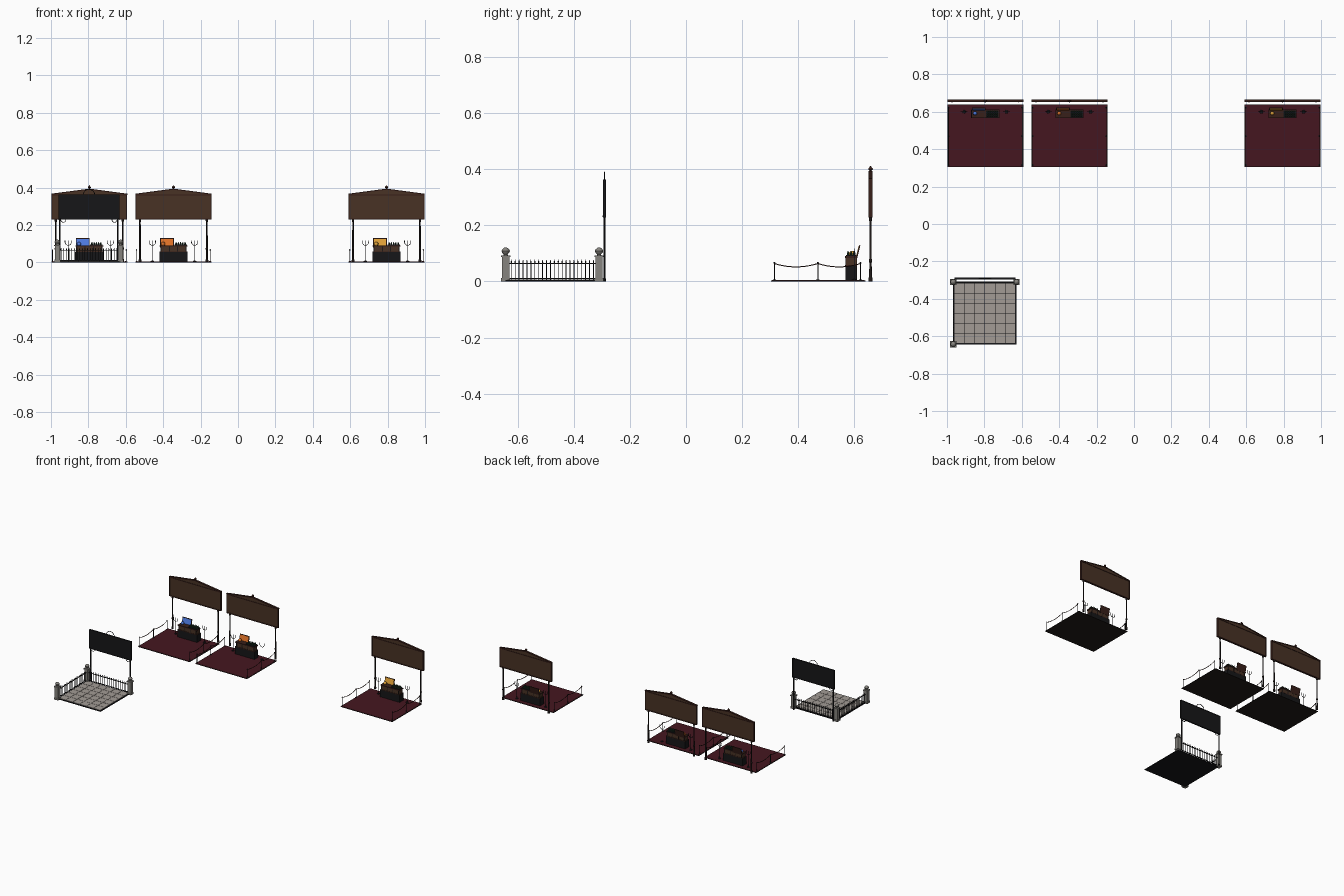
import bpy, bmesh, math, random
from mathutils import Vector, Matrix

if "Cube" in bpy.data.objects:
    bpy.data.objects.remove(bpy.data.objects["Cube"])
random.seed(4)

def mat(name, r, g, b):
    m = bpy.data.materials.new(name)
    m.diffuse_color = (r, g, b, 1)
    m.use_nodes = True
    m.node_tree.nodes["Principled BSDF"].inputs["Base Color"].default_value = m.diffuse_color
    return m

WOOD = mat("wood", .065, .032, .018)
TRIM = mat("trim", .04, .014, .01)
DARK = mat("dark_wood", .014, .01, .009)
RED = mat("carpet", .06, .008, .014)
IRON = mat("iron", .008, .008, .009)
STONE = mat("stone", .24, .23, .21)
PAVE = mat("paving", .36, .33, .30)
GREEN = mat("bottle_green", .012, .035, .018)

def finish(name, bm, m, smooth=False):
    bmesh.ops.recalc_face_normals(bm, faces=bm.faces)
    me = bpy.data.meshes.new(name)
    bm.to_mesh(me)
    bm.free()
    me.materials.append(m)
    ob = bpy.data.objects.new(name, me)
    bpy.context.collection.objects.link(ob)
    if smooth:
        bpy.context.view_layer.objects.active = ob
        ob.select_set(True)
        bpy.ops.object.shade_smooth_by_angle(angle=math.radians(40))
        ob.select_set(False)
    return ob

def add_box(bm, c, s, rot=Matrix.Identity(4)):
    bmesh.ops.create_cube(bm, size=1, matrix=Matrix.Translation(c) @ rot @ Matrix.Diagonal((*s, 1)))

def boxes(name, items, m):
    bm = bmesh.new()
    for c, s in items:
        add_box(bm, c, s)
    return finish(name, bm, m)

def add_lathe(bm, x, y, prof, n=12):
    # prof: (radius, z) from bottom to top
    rings = [[bm.verts.new((x + r * math.cos(2 * math.pi * i / n), y + r * math.sin(2 * math.pi * i / n), z))
              for i in range(n)] for r, z in prof]
    for a, b in zip(rings, rings[1:]):
        for i in range(n):
            bm.faces.new((a[i], a[(i + 1) % n], b[(i + 1) % n], b[i]))
    bm.faces.new(rings[0][::-1])
    bm.faces.new(rings[-1])

def lathes(name, spots, prof, m, n=12):
    bm = bmesh.new()
    for x, y in spots:
        add_lathe(bm, x, y, prof, n)
    return finish(name, bm, m, True)

def add_tube(bm, pts, r, n=6):
    pts = [Vector(p) for p in pts]
    rings = []
    for i, p in enumerate(pts):
        d = (pts[min(i + 1, len(pts) - 1)] - pts[max(i - 1, 0)]).normalized()
        u = d.cross(Vector((0, 0, 1)) if abs(d.z) < .9 else Vector((0, 1, 0))).normalized()
        w = d.cross(u)
        rings.append([bm.verts.new(p + r * (u * math.cos(2 * math.pi * k / n) + w * math.sin(2 * math.pi * k / n)))
                      for k in range(n)])
    for a, b in zip(rings, rings[1:]):
        for k in range(n):
            bm.faces.new((a[k], a[(k + 1) % n], b[(k + 1) % n], b[k]))
    bm.faces.new(rings[0])
    bm.faces.new(rings[-1])

def tubes(name, paths, r, m):
    bm = bmesh.new()
    for p in paths:
        add_tube(bm, p, r)
    return finish(name, bm, m, True)

def prism(name, outline, y0, y1, m):
    bm = bmesh.new()
    f = bm.faces.new([bm.verts.new((x, y0, z)) for x, z in outline])
    ext = bmesh.ops.extrude_face_region(bm, geom=[f])["geom"]
    bmesh.ops.translate(bm, verts=[v for v in ext if isinstance(v, bmesh.types.BMVert)], vec=(0, y1 - y0, 0))
    return finish(name, bm, m)

def booth(cx, glow):
    # carpet on a thin platform
    boxes("platform", [((cx, .472, .0015), (.406, .336, .003))], DARK)
    boxes("carpet", [((cx, .472, .0037), (.4, .33, .0015))], RED)
    # sign board with pediment, frame and finial
    h = .2
    prism("sign_board", [(cx - h, .23), (cx + h, .23), (cx + h, .362), (cx, .389), (cx - h, .362)], .654, .662, WOOD)
    boxes("sign_frame", [((cx, .658, .231), (.404, .013, .006)), ((cx, .658, .361), (.404, .013, .005)),
                         ((cx - h, .658, .296), (.005, .013, .134)), ((cx + h, .658, .296), (.005, .013, .134))], TRIM)
    for s in (-1, 1):
        prism("pediment_trim", [(cx + s * .203, .361), (cx + s * .203, .367), (cx, .394), (cx, .388)], .651, .665, TRIM)
    lathes("sign_finial", [(cx, .658)],
           [(.004, .39), (.004, .395), (.008, .399), (.008, .403), (.003, .409), (.0005, .413)], TRIM)
    lathes("sign_post", [(cx + s * .179, .658) for s in (-1, 1)],
           [(.0075, 0), (.0075, .012), (.005, .018), (.0045, .068), (.0065, .07), (.0065, .076), (.0045, .08),
            (.004, .215), (.0065, .22), (.0065, .23)], DARK, 10)
    # rope barriers on both sides
    ys = (.315, .47, .622)
    xs = (cx - .197, cx + .197)
    lathes("rope_stand", [(x, y) for x in xs for y in ys],
           [(.006, .004), (.006, .006), (.0018, .008), (.0018, .063), (.0035, .065), (.0035, .067), (.001, .07)], IRON, 8)
    tubes("rope", [[(x, a + (b - a) * t / 10, .064 - .048 * (t / 10) * (1 - t / 10)) for t in range(11)]
                   for x in xs for a, b in zip(ys, ys[1:])], .002, TRIM)
    # counter: dark base, wooden chest body, lid and straps
    boxes("counter_base", [((cx, .589, .03), (.152, .042, .051))], IRON)
    boxes("counter_body", [((cx, .589, .07), (.14, .038, .03))], WOOD)
    boxes("counter_top", [((cx, .589, .0875), (.15, .044, .006)), ((cx, .589, .057), (.15, .043, .004))], TRIM)
    boxes("counter_strap", [((cx + dx, .589, .07), (.005, .041, .03)) for dx in (-.066, -.022, .022, .066)], DARK)
    # tilted screen leaning on the back of the counter
    rot = Matrix.Rotation(math.radians(-14), 4, 'X')
    bm = bmesh.new()
    add_box(bm, (cx - .035, .614, .105), (.074, .004, .05), rot)
    finish("screen_frame", bm, TRIM)
    bm = bmesh.new()
    add_box(bm, (cx - .035, .6115, .1055), (.066, .002, .042), rot)
    finish("screen_face", bm, glow)
    # glowing lamp on the counter
    lathes("lamp", [(cx - .055, .592)],
           [(.008, .09), (.011, .096), (.011, .102), (.007, .107), (.002, .109)], glow, 10)
    # tray of small bottles
    boxes("tray", [((cx + .038, .589, .0925), (.066, .038, .005))], IRON)
    lathes("tray_bottles", [(cx + .014 + .012 * i, .578 + .011 * j) for i in range(5) for j in range(3)],
           [(.0045, .094), (.0045, .1), (.003, .104), (.0018, .106), (.0018, .108)], GREEN, 8)
    # three-armed candle stands
    paths = []
    for s in (-1, 1):
        x = cx + s * .113
        paths.append([(x, .6, .004), (x, .6, .118)])
        paths.append([(x + .017 * math.sin(a), .6, .108 - .017 * math.cos(a))
                      for a in [math.pi * (k / 8 - .5) for k in range(9)]])
        paths += [[(x + d, .6, .106), (x + d, .6, .118)] for d in (-.017, .017)]
    tubes("candle_stand", paths, .0016, IRON)
    lathes("candle_foot", [(cx + s * .113, .6) for s in (-1, 1)], [(.01, .004), (.009, .007), (.002, .01)], IRON, 8)

booth(-.795, mat("blue_glow", .08, .2, .75))
booth(-.345, mat("orange_glow", .75, .17, .02))
booth(.794, mat("amber_glow", .75, .36, .04))

# stone courtyard
X0, X1, Y0, Y1 = -.966, -.628, -.643, -.31
GX = (X0 + X1) / 2
boxes("courtyard_base", [((GX, (Y0 + Y1) / 2, .0025), (X1 - X0, Y1 - Y0, .005))], IRON)
N = 6
tw, th = (X1 - X0 - .012) / N, (Y1 - Y0 - .012) / N
boxes("paving_slabs", [((X0 + .006 + tw * (i + .5), Y0 + .006 + th * (j + .5), .005 + random.uniform(0, .0006)),
                        (tw - .002, th - .002, .004)) for i in range(N) for j in range(N)], PAVE)

# three corner pillars with caps and urn tops
corners = [(X0, Y0), (X0, Y1), (X1, Y1)]
boxes("pillar", [((x, y, .045), (.026, .026, .09)) for x, y in corners]
      + [((x, y, .006), (.032, .032, .012)) for x, y in corners]
      + [((x, y, .09), (.033, .033, .007)) for x, y in corners], STONE)
lathes("pillar_urn", corners, [(.008, .093), (.007, .097), (.013, .103), (.015, .109), (.012, .115), (.006, .12), (.001, .122)],
       STONE, 12)

# iron fences on the left and back
NB = 22
bars = [(X0, Y0 + .02 + (Y1 - Y0 - .04) * i / (NB - 1)) for i in range(NB)]
bars += [(X0 + .02 + (X1 - X0 - .04) * i / (NB - 1), Y1) for i in range(NB)]
lathes("fence_bars", bars, [(.0016, .004), (.0016, .066), (.003, .069), (.0004, .078)], IRON, 6)
boxes("fence_rails", [((X0, (Y0 + Y1) / 2, z), (.004, Y1 - Y0, .004)) for z in (.01, .064)]
      + [((GX, Y1, z), (X1 - X0, .004, .004)) for z in (.01, .064)], IRON)

# hanging black sign on posts, with an arch on top and scrolls below
YS = -.291
lathes("gate_post", [(GX + s * .155, YS) for s in (-1, 1)],
       [(.006, 0), (.006, .008), (.004, .012), (.004, .228), (.006, .23), (.006, .235)], IRON, 8)
boxes("gate_sign", [((GX, YS, .295), (.322, .006, .132))], IRON)
boxes("gate_sign_frame", [((GX, YS, z), (.328, .01, .004)) for z in (.23, .361)]
      + [((GX + s * .162, YS, .295), (.004, .01, .135)) for s in (-1, 1)], IRON)
tubes("gate_sign_arch", [[(GX + .031 * math.cos(math.pi * k / 12), YS, .36 + .03 * math.sin(math.pi * k / 12))
                          for k in range(13)]], .002, IRON)
tubes("gate_scroll", [[(GX + s * (.137 + .014 * math.cos(a)), YS, .228 - .014 * math.sin(a))
                       for a in [math.pi * k / 8 for k in range(9)]] for s in (-1, 1)], .0018, IRON)
